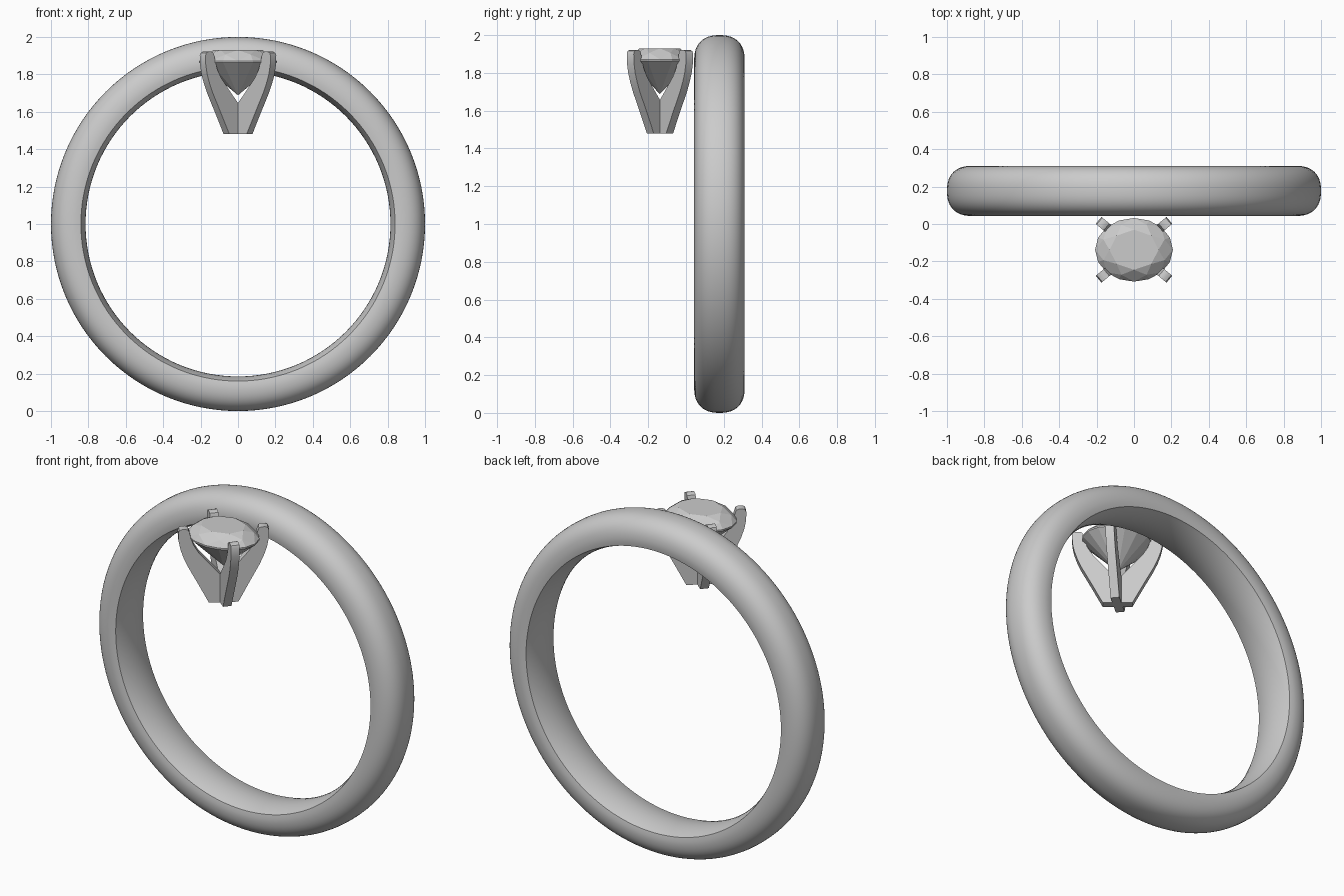
import bpy, bmesh
from math import sin, cos, pi, radians, atan2, copysign
from mathutils import Vector

if "Cube" in bpy.data.objects:
    bpy.data.objects.remove(bpy.data.objects["Cube"])


def finish(name, bm, smooth=None):
    bmesh.ops.recalc_face_normals(bm, faces=bm.faces[:])
    me = bpy.data.meshes.new(name)
    bm.to_mesh(me)
    bm.free()
    ob = bpy.data.objects.new(name, me)
    bpy.context.collection.objects.link(ob)
    if smooth:
        bpy.ops.object.select_all(action='DESELECT')
        ob.select_set(True)
        bpy.context.view_layer.objects.active = ob
        bpy.ops.object.shade_smooth_by_angle(angle=radians(smooth))
    return ob


# Ring band: domed outside, gently bulged inside, swept round the y axis
def ring_band(segments=128):
    cy, cz, half = 0.177, 1.0, 0.134
    power = 2 / 2.4
    profile = [(-0.129, 0.84)]
    for i in range(25):
        a = pi - pi * i / 24
        c, s = cos(a), max(0.0, sin(a))
        profile.append((half * copysign(abs(c) ** power, c), 0.865 + 0.135 * s ** power))
    profile.append((0.129, 0.84))
    for i in range(1, 12):
        t = 1 - i / 6
        profile.append((0.129 * t, 0.815 + 0.025 * t * t))
    bm = bmesh.new()
    loops = []
    for k in range(segments):
        a = 2 * pi * k / segments
        loops.append([bm.verts.new((r * sin(a), cy + y, cz + r * cos(a))) for y, r in profile])
    n = len(profile)
    for k in range(segments):
        p, q = loops[k], loops[(k + 1) % segments]
        for j in range(n):
            bm.faces.new((p[j], p[(j + 1) % n], q[(j + 1) % n], q[j]))
    finish("ring_band", bm, 30)


CENTRE = Vector((0, -0.138, 0))


# Oval brilliant-cut gem: convex hull of table, crown, girdle and culet points
def gem():
    bm = bmesh.new()

    def ring(count, rho, z, turn=0.0):
        for k in range(count):
            a = 2 * pi * k / count + turn
            bm.verts.new(CENTRE + Vector((0.208 * rho * cos(a), 0.17 * rho * sin(a), z)))

    ring(8, 0.63, 1.93)
    ring(8, 0.85, 1.906, pi / 8)
    ring(16, 1.0, 1.872)
    ring(16, 1.0, 1.863)
    bm.verts.new(CENTRE + Vector((0, 0, 1.688)))
    bmesh.ops.convex_hull(bm, input=bm.verts[:])
    bmesh.ops.dissolve_limit(bm, angle_limit=radians(1), verts=bm.verts[:], edges=bm.edges[:])
    finish("gem", bm)


# Prong: flat curved blade; the four cross at the base
def prong(name, sx, sy):
    outline = [(0.0, 1.48), (0.08, 1.48), (0.142, 1.60), (0.195, 1.70), (0.217, 1.75),
               (0.234, 1.80), (0.244, 1.85), (0.246, 1.90), (0.24, 1.915), (0.225, 1.921),
               (0.205, 1.921), (0.191, 1.915), (0.185, 1.90), (0.178, 1.87), (0.163, 1.825),
               (0.136, 1.78), (0.085, 1.72), (0.0, 1.625)]
    a = atan2(0.64 * sy, 0.77 * sx)
    d = Vector((cos(a), sin(a), 0))
    side = Vector((-sin(a), cos(a), 0)) * 0.024
    bm = bmesh.new()
    front = [bm.verts.new(CENTRE + d * r + side + Vector((0, 0, z))) for r, z in outline]
    back = [bm.verts.new(CENTRE + d * r - side + Vector((0, 0, z))) for r, z in outline]
    bm.faces.new(front)
    bm.faces.new(back[::-1])
    n = len(outline)
    for i in range(n):
        j = (i + 1) % n
        bm.faces.new((front[i], back[i], back[j], front[j]))
    finish(name, bm, 35)


ring_band()
gem()
for sx, xn in ((-1, "left"), (1, "right")):
    for sy, yn in ((-1, "front"), (1, "back")):
        prong(f"{yn}_{xn}_prong", sx, sy)
